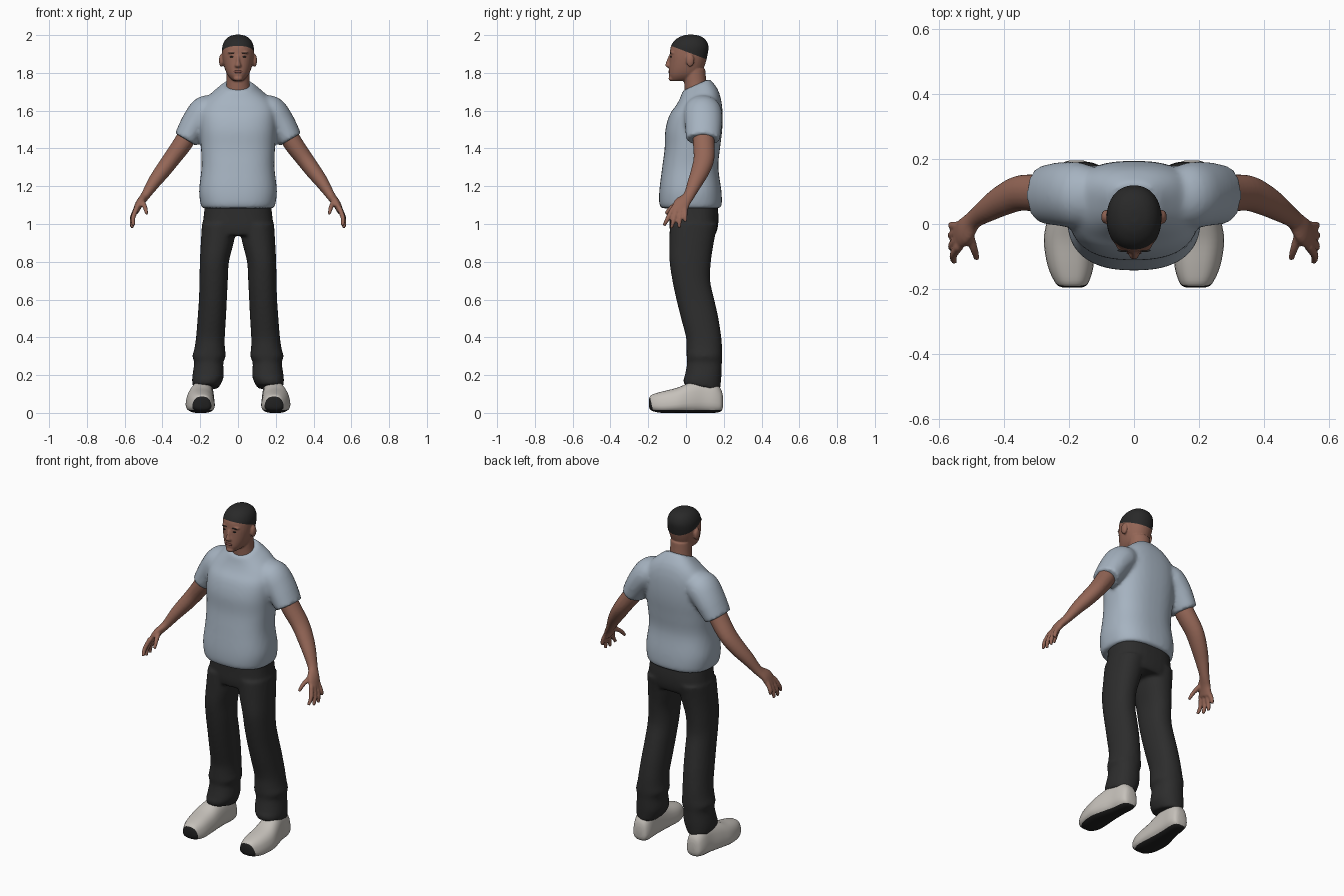
import bpy, bmesh, math
from mathutils import Vector, Matrix

if "Cube" in bpy.data.objects:
    bpy.data.objects.remove(bpy.data.objects["Cube"])


def material(name, r, g, b):
    m = bpy.data.materials.new(name)
    m.diffuse_color = (r, g, b, 1)
    m.use_nodes = True
    m.node_tree.nodes["Principled BSDF"].inputs["Base Color"].default_value = m.diffuse_color
    return m


SKIN = material("skin", .30, .135, .095)
HAIR = material("hair_black", .022, .022, .022)
SHIRT = material("shirt_blue_grey", .38, .45, .53)
CLOTH = material("trouser_black", .026, .026, .026)
SHOE = material("shoe_off_white", .56, .53, .49)
SOLE = material("sole_black", .015, .015, .015)
LIP = material("lip_brown", .20, .075, .06)


def spline(keys, steps):
    """Smoothly interpolate rows of numbers (Catmull-Rom)."""
    out = []
    for i in range(len(keys) - 1):
        a, b = keys[max(i - 1, 0)], keys[i]
        c, d = keys[i + 1], keys[min(i + 2, len(keys) - 1)]
        for s in range(steps):
            t = s / steps
            out.append([.5 * (2 * q + (r - p) * t + (2 * p - 5 * q + 4 * r - w) * t * t
                              + (3 * q - p - 3 * r + w) * t ** 3)
                        for p, q, r, w in zip(a, b, c, d)])
    return out + [list(keys[-1])]


def unit_ring(n, power):
    def bend(v):
        return math.copysign(abs(v) ** (2 / power), v)
    return [(bend(math.cos(2 * math.pi * k / n)), bend(math.sin(2 * math.pi * k / n)))
            for k in range(n)]


def skin_rings(bm, rings):
    """Bridge rings of points and cap both ends."""
    vs = [[bm.verts.new(p) for p in ring] for ring in rings]
    n = len(vs[0])
    for a, b in zip(vs, vs[1:]):
        for k in range(n):
            bm.faces.new((a[k], a[(k + 1) % n], b[(k + 1) % n], b[k]))
    bm.faces.new(vs[0][::-1])
    bm.faces.new(vs[-1])


def slabs(bm, keys, power=2.3, n=32, steps=4):
    """Horizontal sections: z, centre x, half width, y front, y back, tilt."""
    rings = []
    for z, cx, hx, y0, y1, tilt in spline(keys, steps):
        cy, ry = (y0 + y1) / 2, (y1 - y0) / 2
        rings.append([(cx + hx * c, cy + ry * s, z + tilt * ry * s)
                      for c, s in unit_ring(n, power)])
    skin_rings(bm, rings)


def tube(bm, keys, n=20, steps=4):
    """Sections along a path: x, y, z, thickness radius, depth radius."""
    rows = spline(keys, steps)
    rings = []
    for i, r in enumerate(rows):
        t = (Vector(rows[min(i + 1, len(rows) - 1)][:3]) - Vector(rows[max(i - 1, 0)][:3])).normalized()
        u = Vector((0, 1, 0)).cross(t).normalized()
        v = t.cross(u)
        rings.append([Vector(r[:3]) + u * r[3] * c + v * r[4] * s for c, s in unit_ring(n, 2)])
    skin_rings(bm, rings)


def ball(bm, centre, radii):
    bmesh.ops.create_uvsphere(bm, u_segments=16, v_segments=10, radius=1,
                              matrix=Matrix.Translation(centre) @ Matrix.Diagonal((*radii, 1)))


def finish(name, bm, mats, voxel=0, smooth=0, mirror=False, cuts=(), rule=None):
    """Fuse overlapping volumes, mirror, cut colour borders and assign materials."""
    bmesh.ops.recalc_face_normals(bm, faces=bm.faces)
    me = bpy.data.meshes.new(name)
    bm.to_mesh(me)
    bm.free()
    ob = bpy.data.objects.new(name, me)
    bpy.context.collection.objects.link(ob)
    if voxel:
        m = ob.modifiers.new("fuse", 'REMESH')
        m.mode, m.voxel_size = 'VOXEL', voxel
        m = ob.modifiers.new("relax", 'SMOOTH')
        m.factor, m.iterations = .5, smooth
    if mirror:
        ob.modifiers.new("mirror", 'MIRROR').use_mirror_merge = False
    baked = bpy.data.meshes.new_from_object(
        ob.evaluated_get(bpy.context.evaluated_depsgraph_get()))
    ob.modifiers.clear()
    ob.data = baked
    baked.materials.clear()
    for m in mats:
        baked.materials.append(m)
    bm = bmesh.new()
    bm.from_mesh(baked)
    for co, no in cuts:
        bmesh.ops.bisect_plane(bm, geom=bm.verts[:] + bm.edges[:] + bm.faces[:],
                               plane_co=co, plane_no=no, dist=1e-5)
    for f in bm.faces:
        f.smooth = True
        f.material_index = int(rule(f.calc_center_median())) if rule else 0
    bm.to_mesh(baked)
    bm.free()
    baked.set_sharp_from_angle(angle=math.radians(50))
    return ob


# T-shirt: torso plus both sleeves
bm = bmesh.new()
slabs(bm, [(1.083, 0, .190, -.132, .182, 0), (1.11, 0, .199, -.142, .190, 0),
           (1.18, 0, .206, -.141, .187, 0), (1.30, 0, .193, -.126, .171, 0),
           (1.40, 0, .196, -.113, .180, 0), (1.50, 0, .202, -.109, .192, 0),
           (1.58, 0, .202, -.086, .194, 0), (1.64, 0, .187, -.052, .187, .1),
           (1.69, 0, .140, -.032, .167, .25), (1.737, 0, .076, -.018, .124, .45)], 2.5, 40)
for s in (-1, 1):
    tube(bm, [(s * .10, .085, 1.625, .055, .075), (s * .165, .088, 1.598, .086, .100),
              (s * .222, .092, 1.535, .079, .099), (s * .277, .090, 1.446, .066, .090)], 28)
finish("t_shirt", bm, [SHIRT], .011, 6)

# Trousers: hips plus both legs
bm = bmesh.new()
slabs(bm, [(1.12, 0, .174, -.085, .165, 0), (1.04, 0, .182, -.086, .172, 0),
           (.98, 0, .189, -.087, .168, 0), (.94, 0, .185, -.08, .155, 0)], 2.6)
for s in (-1, 1):
    slabs(bm, [(1.0, s * .098, .093, -.086, .168, 0), (.90, s * .110, .087, -.088, .147, 0),
               (.80, s * .125, .077, -.087, .132, 0), (.70, s * .129, .075, -.072, .128, 0),
               (.60, s * .133, .074, -.051, .150, 0), (.50, s * .139, .075, -.026, .172, 0),
               (.40, s * .146, .076, .000, .187, 0), (.34, s * .150, .081, .003, .191, 0),
               (.30, s * .153, .088, .003, .192, 0), (.265, s * .155, .077, .006, .190, 0),
               (.20, s * .158, .083, -.006, .188, 0), (.165, s * .164, .079, -.014, .184, -.1),
               (.135, s * .170, .068, -.010, .180, -.16)], 2.2)
finish("trousers", bm, [CLOTH], .010, 4)

# Arms with palms, fingers and thumbs
bm = bmesh.new()
tube(bm, [(.25, .090, 1.50, .050, .056), (.290, .094, 1.43, .051, .057),
          (.350, .095, 1.347, .046, .055), (.400, .075, 1.28, .042, .049),
          (.445, .048, 1.220, .035, .040), (.492, .014, 1.148, .024, .030),
          (.522, -.022, 1.108, .021, .043), (.542, -.038, 1.065, .016, .043)])
FINGERS = [((.537, -.068, 1.085), (.556, -.096, 1.030), (.553, -.117, .992)),
           ((.540, -.047, 1.080), (.560, -.066, 1.020), (.560, -.077, .978)),
           ((.540, -.025, 1.080), (.561, -.034, 1.020), (.562, -.036, .980)),
           ((.537, -.006, 1.085), (.559, -.005, 1.040), (.562, -.003, 1.012)),
           ((.510, -.020, 1.125), (.493, -.075, 1.090), (.483, -.108, 1.053))]
for base, mid, tip in FINGERS:
    tube(bm, [(*base, .014, .014), (*mid, .0125, .0125), (*tip, .009, .009)], 12)
finish("arms", bm, [SKIN], .006, 3, mirror=True)

# Head: skull, neck, ears and nose fused, with hair above a slanted hairline
bm = bmesh.new()
slabs(bm, [(1.757, 0, .022, -.076, .00, 0), (1.768, 0, .038, -.084, .04, 0),
           (1.79, 0, .056, -.090, .075, 0), (1.82, 0, .069, -.090, .092, 0),
           (1.86, 0, .079, -.088, .106, 0), (1.90, 0, .084, -.086, .115, 0),
           (1.94, 0, .083, -.080, .119, 0), (1.972, 0, .070, -.060, .106, 0),
           (1.993, 0, .046, -.028, .080, 0), (2.002, 0, .016, .005, .045, 0)], 2.15)
slabs(bm, [(1.64, 0, .075, .00, .12, 0), (1.70, 0, .067, -.006, .118, 0),
           (1.75, 0, .061, -.010, .108, 0), (1.82, 0, .060, -.015, .102, 0)], 2)
slabs(bm, [(1.829, 0, .014, -.100, -.06, 0), (1.838, 0, .019, -.110, -.06, 0),
           (1.858, 0, .012, -.105, -.06, 0), (1.892, 0, .009, -.092, -.06, 0)], 2, 16)
for s in (-1, 1):
    ball(bm, (s * .088, .022, 1.866), (.013, .022, .034))
    ball(bm, (s * .033, -.066, 1.907), (.024, .018, .008))   # brow ridge
ball(bm, (0, -.078, 1.770), (.024, .015, .014))               # chin
hair_co, hair_no = Vector((0, 0, 1.913)), Vector((0, .38, 1)).normalized()
finish("head", bm, [SKIN, HAIR], .005, 3, cuts=[(hair_co, hair_no)],
       rule=lambda c: (c - hair_co).dot(hair_no) > 0)

# Eyes, eyebrows and mouth
bm = bmesh.new()
ball(bm, (.032, -.0795, 1.885), (.012, .0045, .004))
finish("eyes", bm, [HAIR], mirror=True)
bm = bmesh.new()
ball(bm, (.033, -.0815, 1.906), (.018, .0045, .003))
finish("eyebrows", bm, [HAIR], mirror=True)
bm = bmesh.new()
ball(bm, (0, -.089, 1.806), (.024, .0048, .007))
finish("lips", bm, [LIP])

# Shoes: sections along y (y, centre x, half width, bottom, top), dark sole and toe tip
bm = bmesh.new()
rings = []
for y, cx, hx, z0, z1 in spline([(-.195, .190, .030, .030, .075), (-.183, .191, .048, .012, .095),
                                 (-.13, .195, .068, 0, .112), (-.05, .200, .075, 0, .132),
                                 (.02, .195, .068, 0, .160), (.09, .186, .058, 0, .175),
                                 (.15, .181, .054, 0, .165), (.185, .179, .042, .008, .125),
                                 (.195, .178, .022, .030, .090)], 4):
    cz, rz = (z0 + z1) / 2, (z1 - z0) / 2
    # wider near the ground, narrower on top
    rings.append([(cx + hx * c * (1 - .16 * s), y, max(0, cz + rz * s))
                  for c, s in unit_ring(28, 2.7)])
skin_rings(bm, rings)
toe_co, toe_no = Vector((0, -.172, 0)), Vector((0, -1, -.22)).normalized()
finish("shoes", bm, [SHOE, SOLE], mirror=True,
       cuts=[((0, 0, .014), (0, 0, 1)), (toe_co, toe_no)],
       rule=lambda c: c.z < .014 or (c - toe_co).dot(toe_no) > 0)
